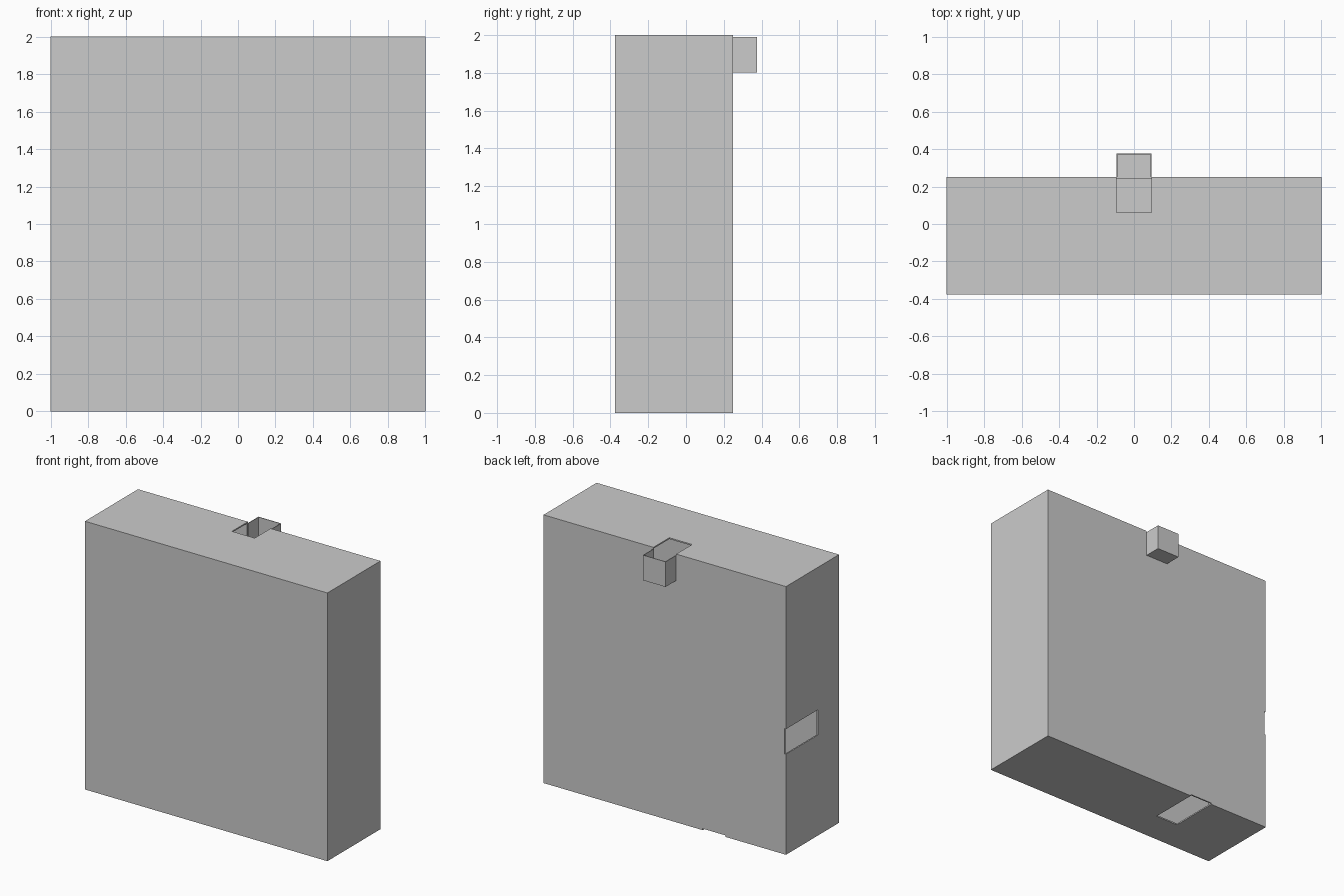
import bpy

if "Cube" in bpy.data.objects:
    bpy.data.objects.remove(bpy.data.objects["Cube"])

T = 0.01   # skin thickness


def box(name, lo, hi):
    """Axis-aligned box between two corners."""
    bpy.ops.mesh.primitive_cube_add(size=1)
    ob = bpy.context.object
    ob.name = name
    for v in ob.data.vertices:
        v.co = [(a + b) / 2 + c * (b - a) for a, b, c in zip(lo, hi, v.co)]
    return ob


def cut(target, lo, hi):
    """Subtract a box from the target and discard the cutter."""
    cutter = box("cutter", lo, hi)
    cutter.hide_render = True
    mod = target.modifiers.new("cut", 'BOOLEAN')
    mod.operation = 'DIFFERENCE'
    mod.solver = 'EXACT'
    mod.object = cutter
    bpy.context.view_layer.objects.active = target
    bpy.ops.object.modifier_apply(modifier=mod.name)
    bpy.data.objects.remove(cutter, do_unlink=True)


# Hollow thin-walled casing
casing = box("casing", (-1, -0.375, 0), (1, 0.25, 2))
cut(casing, (-1 + T, -0.375 + T, T), (1 - T, 0.25 - T, 2 - T))

# Top slot, running on through the back wall into the spout
W = 0.094
cut(casing, (-W, 0.0625, 1.8025), (W, 0.3, 2.1))
# Slot in the left side
cut(casing, (-1.1, -0.125, 0.75), (-1 + T + 0.001, 0.3, 0.9375))
# Slot in the underside
cut(casing, (-0.5, -0.125, -0.1), (-0.3125, 0.3, T + 0.001))

# Spout on the back, open at the top and toward the casing
spout = box("back_spout", (-W, 0.25, 1.8025), (W, 0.375, 1.99))
cut(spout, (-W + T / 2, 0.2, 1.8025 + T / 2), (W - T / 2, 0.375 - T / 2, 2.1))
